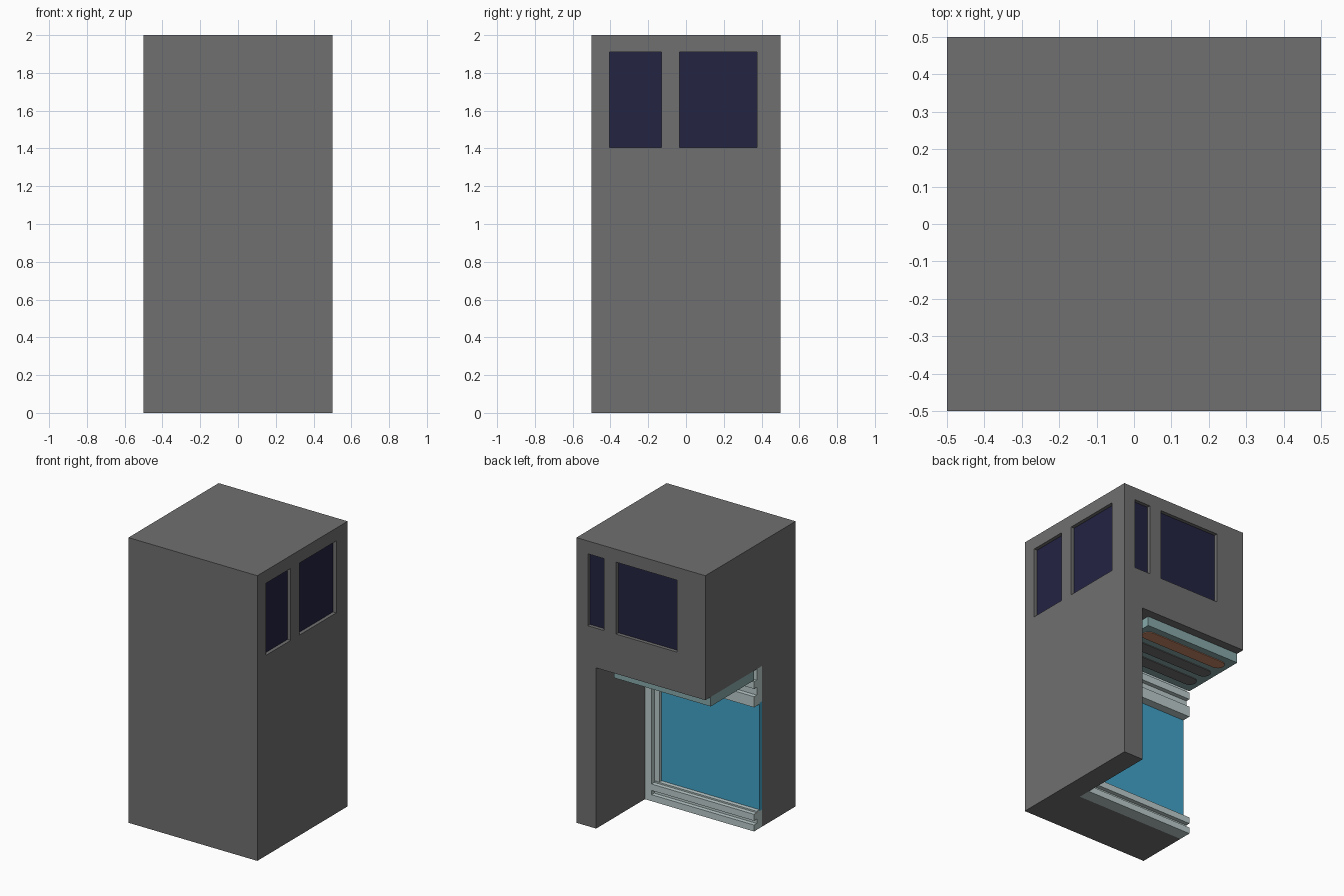
import bpy, bmesh, math

if "Cube" in bpy.data.objects:
    bpy.data.objects.remove(bpy.data.objects["Cube"])


def material(name, rgb):
    m = bpy.data.materials.new(name)
    m.diffuse_color = (*rgb, 1)
    m.use_nodes = True
    m.node_tree.nodes["Principled BSDF"].inputs["Base Color"].default_value = m.diffuse_color
    return m


GREY = material("stone_grey", (0.16, 0.16, 0.16))
NAVY = material("dark_window", (0.017, 0.017, 0.055))
BLUE = material("blue_glass", (0.055, 0.37, 0.58))
PALE = material("pale_frame", (0.50, 0.60, 0.60))
TEAL = material("teal_panel", (0.25, 0.40, 0.40))
ORANGE = material("orange_strip", (0.60, 0.25, 0.14))


def finish(name, bm, mat):
    bmesh.ops.recalc_face_normals(bm, faces=bm.faces)
    me = bpy.data.meshes.new(name)
    bm.to_mesh(me)
    bm.free()
    me.materials.append(mat)
    ob = bpy.data.objects.new(name, me)
    bpy.context.collection.objects.link(ob)
    return ob


def boxes(name, spans, mat):
    """One object from boxes given as (x0, x1, y0, y1, z0, z1)."""
    bm = bmesh.new()
    for x0, x1, y0, y1, z0, z1 in spans:
        for v in bmesh.ops.create_cube(bm, size=1)["verts"]:
            v.co.x = x1 if v.co.x > 0 else x0
            v.co.y = y1 if v.co.y > 0 else y0
            v.co.z = z1 if v.co.z > 0 else z0
    return finish(name, bm, mat)


def capsule(name, x0, x1, y, r, z0, z1, mat):
    """Flat round-ended strip along x."""
    bm = bmesh.new()
    pts = []
    for cx, start in ((x1 - r, -90), (x0 + r, 90)):
        for i in range(9):
            a = math.radians(start + i * 22.5)
            pts.append((cx + r * math.cos(a), y + r * math.sin(a), z0))
    f = bm.faces.new([bm.verts.new(p) for p in pts])
    ext = bmesh.ops.extrude_face_region(bm, geom=[f])["geom"]
    for v in ext:
        if isinstance(v, bmesh.types.BMVert):
            v.co.z = z1
    return finish(name, bm, mat)


# Key planes
LEFT, JAMB = -0.5, 0.347      # recess extent in x
WALL, FRONT = -0.13, -0.04    # recess wall and frame front in y
CEIL = 1.127                  # recess ceiling
SILL, HEAD = 1.405, 1.91      # upper windows
DEPTH = 0.03

# Tower body with corner recess and window openings
body = boxes("tower_body", [(-0.5, 0.5, -0.5, 0.5, 0, 2)], GREY)
right_windows = [(-0.405, -0.13), (-0.035, 0.375)]
back_windows = [(0.285, 0.412), (-0.28, 0.192)]
cuts = [(LEFT - 0.1, JAMB, WALL, 0.6, -0.1, CEIL)]
cuts += [(0.5 - DEPTH, 0.6, a, b, SILL, HEAD) for a, b in right_windows]
cuts += [(a, b, 0.5 - DEPTH, 0.6, SILL, HEAD) for a, b in back_windows]
cutter = boxes("opening_cutter", cuts, GREY)
cutter.hide_render = True
mod = body.modifiers.new("openings", "BOOLEAN")
mod.operation = "DIFFERENCE"
mod.solver = "EXACT"
mod.object = cutter
bpy.context.view_layer.objects.active = body
bpy.ops.object.modifier_apply(modifier=mod.name)
bpy.data.objects.remove(cutter)

# Upper window panes
p0, p1 = 0.5 - DEPTH, 0.505 - DEPTH
boxes("right_window_panes", [(p0, p1, a, b, SILL, HEAD) for a, b in right_windows], NAVY)
boxes("back_window_panes", [(a, b, p0, p1, SILL, HEAD) for a, b in back_windows], NAVY)

# Shopfront glass
boxes("shop_glass", [(LEFT, 0.28, WALL, -0.10, 0.12, 0.88)], BLUE)

# Shopfront frame: jamb with inner step, grooved sill and header
boxes("frame_jamb", [(0.295, JAMB, WALL, FRONT, 0, 1.06),
                     (0.26, 0.295, WALL, -0.075, 0.12, 0.88)], PALE)
boxes("frame_sill", [(LEFT, 0.295, WALL, -0.07, 0, 0.13),
                     (LEFT, 0.295, -0.07, FRONT, 0, 0.045),
                     (LEFT, 0.295, -0.07, FRONT, 0.075, 0.12)], PALE)
boxes("frame_header", [(LEFT, 0.295, WALL, -0.07, 0.87, CEIL),
                       (LEFT, 0.295, -0.07, FRONT, 0.87, 0.945),
                       (LEFT, 0.295, -0.07, FRONT, 1.0, 1.05)], PALE)

# Canopy panel under the overhang with round-ended strips
boxes("canopy_panel", [(LEFT, 0.25, FRONT, 0.44, 1.06, CEIL)], TEAL)
for i, mat in enumerate((ORANGE, GREY, GREY)):
    capsule(f"canopy_strip_{i + 1}", -0.46, 0.21, 0.345 - 0.14 * i, 0.045, 1.055, 1.062, mat)
